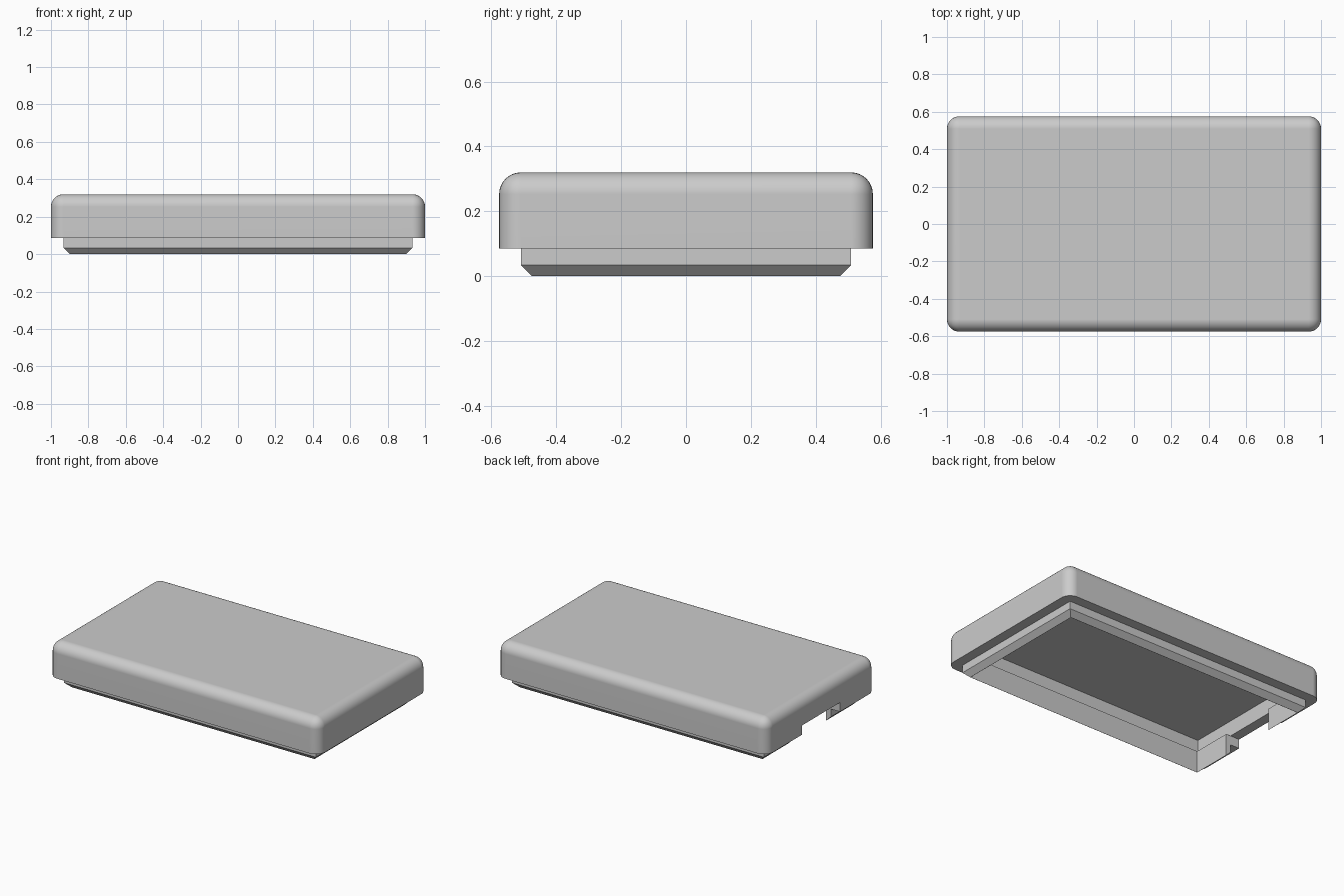
import bpy, bmesh, math
from mathutils import Vector

if "Cube" in bpy.data.objects:
    bpy.data.objects.remove(bpy.data.objects["Cube"], do_unlink=True)

grey = bpy.data.materials.new("plain_grey")
grey.use_nodes = True
colour = (0.6, 0.6, 0.6, 1)
grey.diffuse_color = colour
grey.node_tree.nodes["Principled BSDF"].inputs["Base Color"].default_value = colour


def box(name, low, high, shape=None):
    """Box between two corners, optionally reshaped by a bmesh function."""
    low, high = Vector(low), Vector(high)
    bm = bmesh.new()
    bmesh.ops.create_cube(bm, size=1)
    bmesh.ops.scale(bm, vec=high - low, verts=bm.verts)
    bmesh.ops.translate(bm, vec=(low + high) / 2, verts=bm.verts)
    if shape:
        shape(bm)
    mesh = bpy.data.meshes.new(name)
    bm.to_mesh(mesh)
    bm.free()
    mesh.materials.append(grey)
    ob = bpy.data.objects.new(name, mesh)
    bpy.context.collection.objects.link(ob)
    return ob


def centred_box(name, half_x, half_y, bottom, top, shape=None):
    return box(name, (-half_x, -half_y, bottom), (half_x, half_y, top), shape)


def bevel(bm, edges, size, segments):
    bmesh.ops.bevel(bm, geom=edges, offset=size, offset_type='OFFSET',
                    segments=segments, profile=0.5, affect='EDGES')


def round_sides_and_top(bm):
    edges = [e for e in bm.edges if max(v.co.z for v in e.verts) > 0.2]
    bevel(bm, edges, 0.067, 8)


def chamfer_bottom(bm):
    edges = [e for e in bm.edges if max(v.co.z for v in e.verts) < 0.01]
    bevel(bm, edges, 0.034, 1)


def combine(target, tool, operation):
    """Apply a boolean and discard the tool."""
    mod = target.modifiers.new("boolean", 'BOOLEAN')
    mod.operation, mod.object, mod.solver = operation, tool, 'EXACT'
    bpy.ops.object.select_all(action='DESELECT')
    bpy.context.view_layer.objects.active = target
    target.select_set(True)
    bpy.ops.object.modifier_apply(modifier=mod.name)
    bpy.data.objects.remove(tool, do_unlink=True)


# Rounded lid joined to the chamfered lip that fits into the case
lid = centred_box("lid", 1, 0.576, 0.086, 0.32, round_sides_and_top)
lip = centred_box("lip", 0.932, 0.508, 0, 0.12, chamfer_bottom)
combine(lid, lip, 'UNION')

# Opening inside the lip, widening to the full cavity above it
lip_top = 0.148
combine(lid, centred_box("opening", 0.897, 0.473, -0.1, 0.2), 'DIFFERENCE')
combine(lid, centred_box("cavity", 0.932, 0.508, lip_top, 0.252), 'DIFFERENCE')

# Cable notch through one short side
combine(lid, box("notch", (-1.1, -0.2, -0.1), (-0.85, 0.2, lip_top)), 'DIFFERENCE')

# Smooth rounded edges, flat large faces
bpy.ops.object.select_all(action='DESELECT')
lid.select_set(True)
bpy.context.view_layer.objects.active = lid
bpy.ops.object.shade_smooth_by_angle(angle=math.radians(30))
normals = lid.modifiers.new("flat_faces", 'WEIGHTED_NORMAL')
normals.keep_sharp = True
